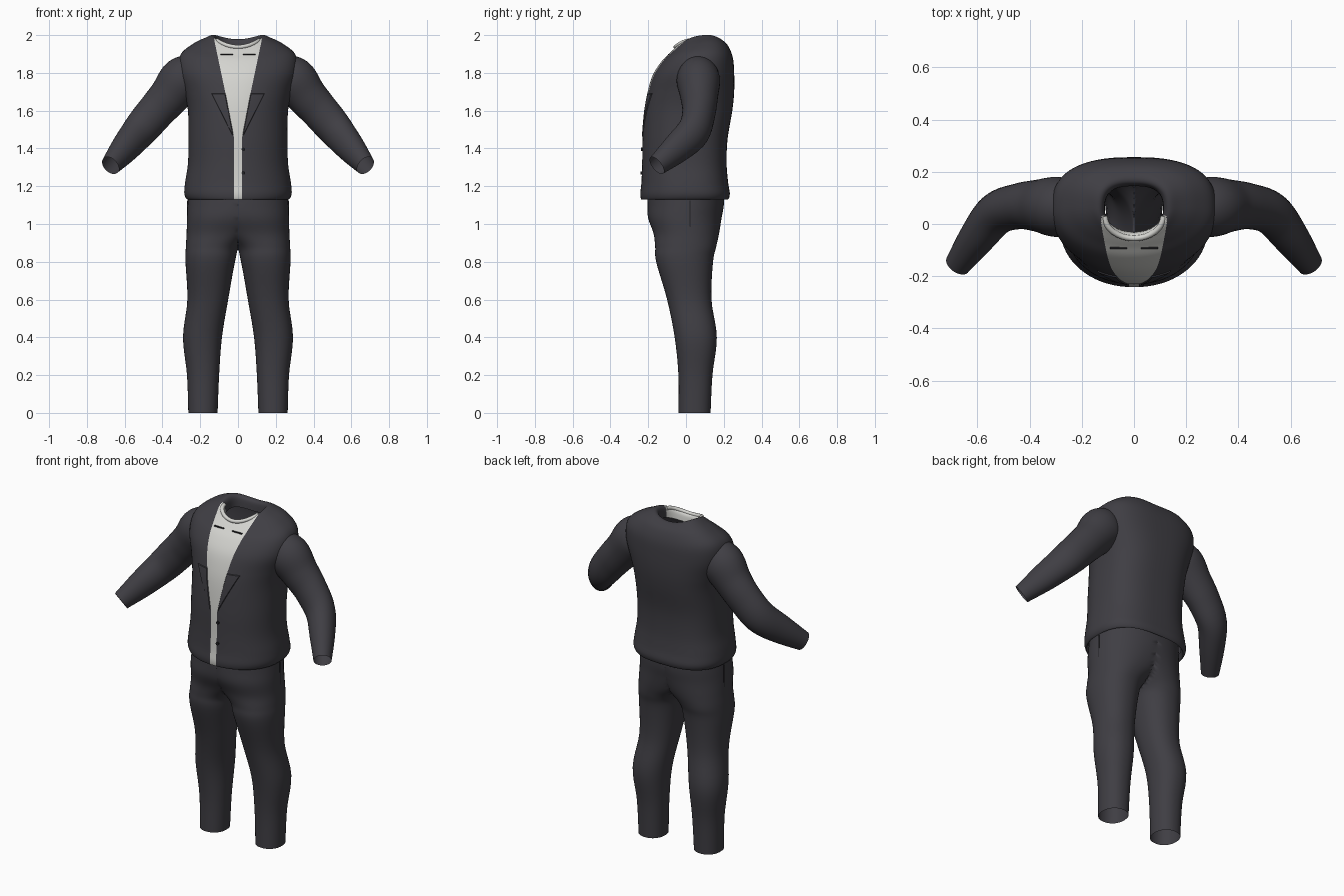
import bpy, bmesh, math
from mathutils import Vector
from mathutils.bvhtree import BVHTree

cube = bpy.data.objects.get("Cube")
if cube:
    bpy.data.objects.remove(cube)


def material(name, color):
    m = bpy.data.materials.new(name)
    m.use_nodes = True
    m.diffuse_color = (*color, 1)
    m.node_tree.nodes["Principled BSDF"].inputs["Base Color"].default_value = (*color, 1)
    return m


CHARCOAL = material("charcoal cloth", (0.05, 0.048, 0.057))
WHITE = material("white shirt", (0.66, 0.66, 0.63))
BLACK = material("black trim", (0.015, 0.015, 0.018))


def smooth_rows(rows, steps):
    """Catmull-Rom curve through rows of numbers."""
    out = []
    for i in range(len(rows) - 1):
        quad = zip(rows[max(i - 1, 0)], rows[i], rows[i + 1], rows[min(i + 2, len(rows) - 1)])
        quad = list(quad)
        for k in range(steps):
            t = k / steps
            out.append([b + t / 2 * (c - a + t * (2*a - 5*b + 4*c - d + t * (3*(b - c) + d - a)))
                        for a, b, c, d in quad])
    return out + [list(rows[-1])]


def loft(rings):
    """Open tube through rings of points."""
    bm = bmesh.new()
    loops = [[bm.verts.new(p) for p in ring] for ring in rings]
    n = len(loops[0])
    for low, high in zip(loops, loops[1:]):
        for i in range(n):
            j = (i + 1) % n
            bm.faces.new((low[i], low[j], high[j], high[i]))
    return bm


def finish(bm, name, mats, mirror=False):
    mesh = bpy.data.meshes.new(name)
    bm.to_mesh(mesh)
    bm.free()
    ob = bpy.data.objects.new(name, mesh)
    bpy.context.collection.objects.link(ob)
    for m in mats:
        mesh.materials.append(m)
    if mirror:
        mod = ob.modifiers.new("mirror", 'MIRROR')
        mod.merge_threshold = 0.001
    bpy.ops.object.select_all(action='DESELECT')
    ob.select_set(True)
    bpy.context.view_layer.objects.active = ob
    bpy.ops.object.shade_smooth_by_angle(angle=math.radians(50))
    return ob


def power(v, e):
    return math.copysign(abs(v) ** (2 / e), v)


def angles(n):
    return [2 * math.pi * i / n for i in range(n)]


def body_ring(half, front, back, zf, zb, lift, n=72):
    """Rounded section, squarer at the back, tilted and raised at the sides."""
    ring = []
    for t in angles(n):
        e = 2.7 if math.sin(t) > 0 else 2.1
        x = half * power(math.cos(t), e)
        y = (front + back) / 2 + (back - front) / 2 * power(math.sin(t), e)
        s = (y - front) / (back - front)
        ring.append((x, y, zf + s * (zb - zf) + lift * (x / half) ** 2))
    return ring


def tube_rings(rows, n):
    """Rings across a path; each row is x, y, z and two radii."""
    pts = [Vector(r[:3]) for r in rows]
    rings = []
    for i, r in enumerate(rows):
        way = pts[min(i + 1, len(pts) - 1)] - pts[max(i - 1, 0)]
        q = way.to_track_quat('Z', 'Y')
        rings.append([pts[i] + q @ Vector((r[4] * math.cos(t), r[3] * math.sin(t), 0))
                      for t in angles(n)])
    return rings


# Jacket body with the shirt front: half width, front, back, front z, back z, side lift
torso_rows = [
    (.255, -.225, .21, 1.16, 1.16, 0), (.268, -.236, .222, 1.13, 1.13, 0),
    (.284, -.242, .232, 1.16, 1.16, 0), (.28, -.236, .223, 1.22, 1.22, 0),
    (.265, -.232, .215, 1.32, 1.32, 0), (.262, -.23, .22, 1.45, 1.45, 0),
    (.265, -.22, .245, 1.6, 1.6, 0), (.285, -.203, .255, 1.7, 1.7, 0),
    (.315, -.175, .255, 1.79, 1.8, .01), (.305, -.13, .248, 1.86, 1.88, .025),
    (.24, -.09, .225, 1.9, 1.94, .03), (.175, -.065, .195, 1.925, 1.97, .033),
    (.135, -.048, .17, 1.937, 1.978, .038), (.115, -.035, .152, 1.925, 1.965, .03),
    (.112, -.03, .145, 1.89, 1.92, .02)]
torso = loft([body_ring(*r) for r in smooth_rows(torso_rows, 5)])
bmesh.ops.recalc_face_normals(torso, faces=torso.faces)
WAIST, CHEST, NECK = (.02, 1.45), (.068, 1.70), (.125, 1.97)
LAPEL_LOW, LAPEL_TOP = (.03, 1.47), (.14, 1.69)


def at_height(z, a, b):
    return a[0] + (z - a[1]) / (b[1] - a[1]) * (b[0] - a[0])


def opening(z):
    if z < WAIST[1]:
        return WAIST[0]
    return at_height(z, WAIST, CHEST) if z < CHEST[1] else min(at_height(z, CHEST, NECK), NECK[0])


def cut_front(a, b, side=0):
    """Cut the front along a line seen from the front."""
    low, high = sorted((a[1], b[1]))
    faces = [f for f in torso.faces if f.calc_center_median().y < .03
             and low - .03 < f.calc_center_median().z < high + .03
             and f.calc_center_median().x * side >= -.01]
    geom = set(faces)
    for f in faces:
        geom.update(f.edges, f.verts)
    s = side or 1
    bmesh.ops.bisect_plane(torso, geom=list(geom), dist=1e-5, plane_co=(s * a[0], 0, a[1]),
                           plane_no=(b[1] - a[1], 0, -s * (b[0] - a[0])))


for z in (WAIST[1], CHEST[1], LAPEL_TOP[1]):
    cut_front((-1, z), (1, z))
for side in (-1, 1):
    cut_front((WAIST[0], 1.1), WAIST, side)
    cut_front(WAIST, CHEST, side)
    cut_front(CHEST, NECK, side)
    cut_front(LAPEL_LOW, LAPEL_TOP, side)
lapels = []
for f in torso.faces:
    c = f.calc_center_median()
    if c.y < .03 and abs(c.x) < opening(c.z):
        f.material_index = 1
    elif c.y < 0 and LAPEL_LOW[1] < c.z < LAPEL_TOP[1] and abs(c.x) < at_height(c.z, LAPEL_LOW, LAPEL_TOP):
        lapels.append(f)
bmesh.ops.inset_region(torso, faces=lapels, thickness=.003, depth=.005, use_even_offset=False)
torso_tree = BVHTree.FromBMesh(torso)
finish(torso, "jacket_and_shirt_front", [CHARCOAL, WHITE])

# Sleeves, open at the cuffs
sleeve_rows = [
    (.21, .06, 1.80, .10, .09), (.29, .065, 1.762, .125, .115), (.365, .07, 1.675, .108, .1),
    (.44, .068, 1.59, .1, .088), (.525, .04, 1.49, .094, .082), (.6, -.05, 1.40, .08, .07),
    (.675, -.155, 1.31, .055, .05)]
sleeves = loft(tube_rings(smooth_rows(sleeve_rows, 5), 36))
bmesh.ops.recalc_face_normals(sleeves, faces=sleeves.faces)
finish(sleeves, "sleeves", [CHARCOAL], mirror=True)

# Trousers: inner x, outer x, front, back, z; a negative inner edge joins the legs
leg_rows = [
    (.108, .263, -.04, .13, 0), (.1, .27, -.04, .14, .2), (.085, .291, -.06, .163, .4),
    (.052, .268, -.1, .135, .6), (.016, .278, -.158, .143, .8), (-.01, .276, -.163, .16, .88),
    (-.1, .272, -.172, .175, .95), (-.2, .27, -.2, .188, 1.03), (-.265, .267, -.205, .2, 1.1),
    (-.262, .262, -.2, .2, 1.18)]
leg_rings = []
for inner, outer, front, back, z in smooth_rows(leg_rows, 5):
    leg_rings.append([
        (max(0, (inner + outer) / 2 + (outer - inner) / 2 * power(math.cos(t), 2.2)),
         (front + back) / 2 + (back - front) / 2 * power(math.sin(t), 2.2), z)
        for t in angles(56)])
legs = loft(leg_rings)
hidden = [f for f in legs.faces if all(v.co.x < .0005 for v in f.verts)]
bmesh.ops.delete(legs, geom=hidden, context='FACES')
bmesh.ops.recalc_face_normals(legs, faces=legs.faces)
legs_tree = BVHTree.FromBMesh(legs)
finish(legs, "trousers", [CHARCOAL], mirror=True)

# Shirt collar band around the front of the neck
band_rows = []
for k in range(25):
    t = math.pi * (1 + k / 24)
    x, y = .112 * math.cos(t), .03 + .085 * math.sin(t)
    band_rows.append((x, y, 1.937 + .035 * (x / .112) ** 2, .011, .011))
band = loft(tube_rings(band_rows, 12))
bmesh.ops.holes_fill(band, edges=[e for e in band.edges if e.is_boundary])
bmesh.ops.recalc_face_normals(band, faces=band.faces)
finish(band, "shirt_collar", [WHITE])


def plate(name, tree, origin, way, size, mat, mirror=False):
    """Thin box laid on the surface met by a ray."""
    hit, normal, _, _ = tree.ray_cast(Vector(origin), Vector(way))
    if hit is None:
        return
    bm = bmesh.new()
    bmesh.ops.create_cube(bm, size=1)
    bmesh.ops.scale(bm, vec=size, verts=bm.verts)
    bmesh.ops.translate(bm, vec=hit, verts=bm.verts)
    finish(bm, name, [mat], mirror)


# Collar slots and trouser pocket slits
plate("collar_slots", torso_tree, (.06, -.092, 3), (0, 0, -1), (.065, .007, .006), BLACK, True)
plate("pocket_slits", legs_tree, (1, .02, 1.05), (-1, 0, 0), (.004, .005, .15), BLACK, True)

# Jacket buttons
for z in (1.27, 1.395):
    hit = torso_tree.ray_cast(Vector((.028, -1, z)), Vector((0, 1, 0)))[0]
    bm = bmesh.new()
    bmesh.ops.create_cone(bm, cap_ends=True, segments=16, radius1=.009, radius2=.009, depth=.016)
    bmesh.ops.rotate(bm, verts=bm.verts, matrix=Vector((0, 1, 0)).to_track_quat('Z', 'Y').to_matrix())
    bmesh.ops.translate(bm, vec=hit, verts=bm.verts)
    finish(bm, "jacket_button", [BLACK])
